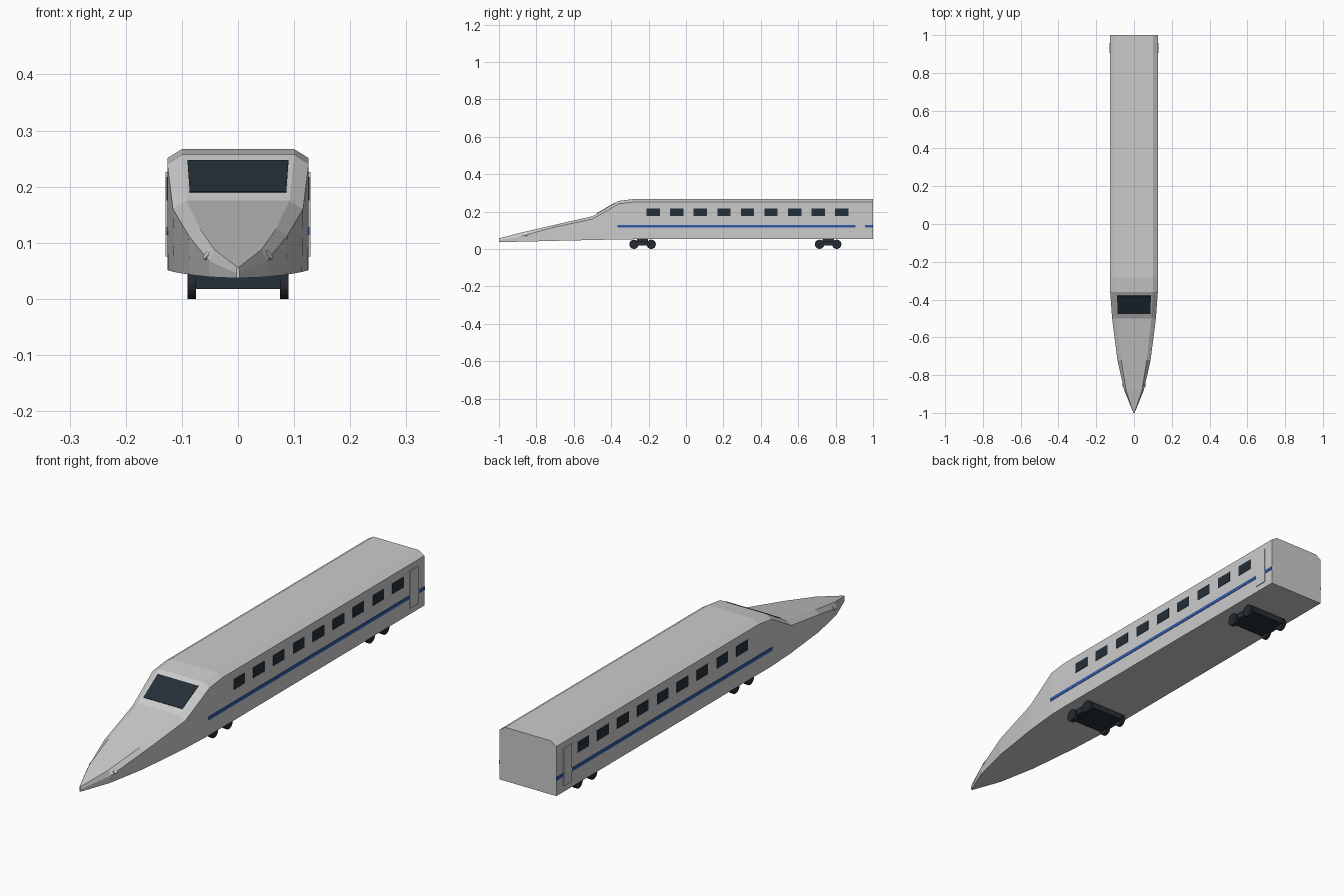
import bpy, bmesh, math
from mathutils import Vector, Matrix

if "Cube" in bpy.data.objects:
    bpy.data.objects.remove(bpy.data.objects["Cube"])


def material(name, rgb):
    m = bpy.data.materials.new(name)
    m.diffuse_color = (*rgb, 1)
    m.use_nodes = True
    m.node_tree.nodes["Principled BSDF"].inputs["Base Color"].default_value = m.diffuse_color
    return m


glass = material("dark_glass", (0.018, 0.029, 0.04))
blue = material("blue_paint", (0.03, 0.1, 0.4))
black = material("dark_metal", (0.018, 0.022, 0.028))
frame_mat = material("bogie_paint", (0.018, 0.029, 0.04))


def finish(name, bm, mat=None):
    bmesh.ops.recalc_face_normals(bm, faces=bm.faces)
    me = bpy.data.meshes.new(name)
    bm.to_mesh(me)
    bm.free()
    ob = bpy.data.objects.new(name, me)
    bpy.context.collection.objects.link(ob)
    if mat:
        me.materials.append(mat)
    return ob


def box(name, lo, hi, mat=None):
    lo, hi = Vector(lo), Vector(hi)
    bm = bmesh.new()
    m = Matrix.Translation((lo + hi) / 2) @ Matrix.Diagonal((*(hi - lo), 1))
    bmesh.ops.create_cube(bm, size=1, matrix=m)
    return finish(name, bm, mat)


def disc(name, radius, depth, matrix, mat=None, segments=16):
    bm = bmesh.new()
    bmesh.ops.create_cone(bm, cap_ends=True, segments=segments, radius1=radius,
                          radius2=radius, depth=depth, matrix=matrix)
    return finish(name, bm, mat)


# Body shell: y, then floor, shoulder and roof edge as (half width, height)
stations = [
    (-1.00, (0.003, 0.037), (0.003, 0.046), (0.002, 0.057)),
    (-0.88, (0.050, 0.039), (0.052, 0.068), (0.042, 0.088)),
    (-0.72, (0.086, 0.043), (0.088, 0.113), (0.068, 0.125)),
    (-0.50, (0.114, 0.048), (0.116, 0.160), (0.092, 0.175)),
    (-0.36, (0.125, 0.051), (0.126, 0.241), (0.100, 0.257)),
    (-0.28, (0.126, 0.052), (0.126, 0.251), (0.100, 0.267)),
    (1.00, (0.126, 0.052), (0.126, 0.251), (0.100, 0.267)),
]
bm = bmesh.new()
rings = []
for y, *half in stations:
    pts = half + [(-x, z) for x, z in reversed(half)]
    rings.append([bm.verts.new((x, y, z)) for x, z in pts])
for a, b in zip(rings, rings[1:]):
    for i in range(6):
        j = (i + 1) % 6
        bm.faces.new((a[i], a[j], b[j], b[i]))
bm.faces.new(rings[0])
bm.faces.new(rings[-1])
finish("body_shell", bm)

# Windscreen: thin slab lying on the sloped front
bm = bmesh.new()
pane = [(-0.086, -0.475, 0.190), (0.086, -0.475, 0.190),
        (0.090, -0.379, 0.246), (-0.090, -0.379, 0.246)]
up = Vector((0, -0.5, 0.86)) * 0.002
top = [bm.verts.new(Vector(p) + up) for p in pane]
low = [bm.verts.new(Vector(p) - up) for p in pane]
bm.faces.new(top)
bm.faces.new(low[::-1])
for i in range(4):
    j = (i + 1) % 4
    bm.faces.new((low[i], low[j], top[j], top[i]))
finish("windscreen", bm, glass)

for side, s in (("right", 1), ("left", -1)):
    def panel(name, y0, y1, z0, z1, out, mat=None):
        xs = sorted((s * 0.122, s * out))
        box(f"{name}_{side}", (xs[0], y0, z0), (xs[1], y1, z1), mat)

    # Side windows, stripe and door
    for i in range(9):
        y = -0.174 + i * 0.1257
        panel(f"side_window_{i + 1}", y - 0.036, y + 0.036, 0.175, 0.217, 0.1275, glass)
    panel("stripe", -0.365, 1.0, 0.114, 0.128, 0.1275, blue)
    panel("door", 0.905, 0.957, 0.076, 0.226, 0.129)

    # Headlight on the bevel of the nose
    n = Vector((s * 0.75, -0.35, 0.55)).normalized()
    rot = n.to_track_quat('Z', 'Y').to_matrix().to_4x4()
    disc(f"headlight_{side}", 0.009, 0.008,
         Matrix.Translation((s * 0.0535, -0.855, 0.077)) @ rot, None, 12)

# Bogies: frame plus two wheelsets
for label, yc in (("front", -0.232), ("rear", 0.760)):
    box(f"{label}_bogie_frame", (-0.083, yc - 0.065, 0.018),
        (0.083, yc + 0.065, 0.042), frame_mat)
    box(f"{label}_bogie_pivot", (-0.04, yc - 0.03, 0.04), (0.04, yc + 0.03, 0.056), frame_mat)
    for k, dy in enumerate((-0.046, 0.046)):
        for side, s in (("right", 1), ("left", -1)):
            disc(f"{label}_wheel_{k + 1}_{side}", 0.025, 0.015,
                 Matrix.Translation((s * 0.0825, yc + dy, 0.025))
                 @ Matrix.Rotation(math.pi / 2, 4, 'Y'), black)
